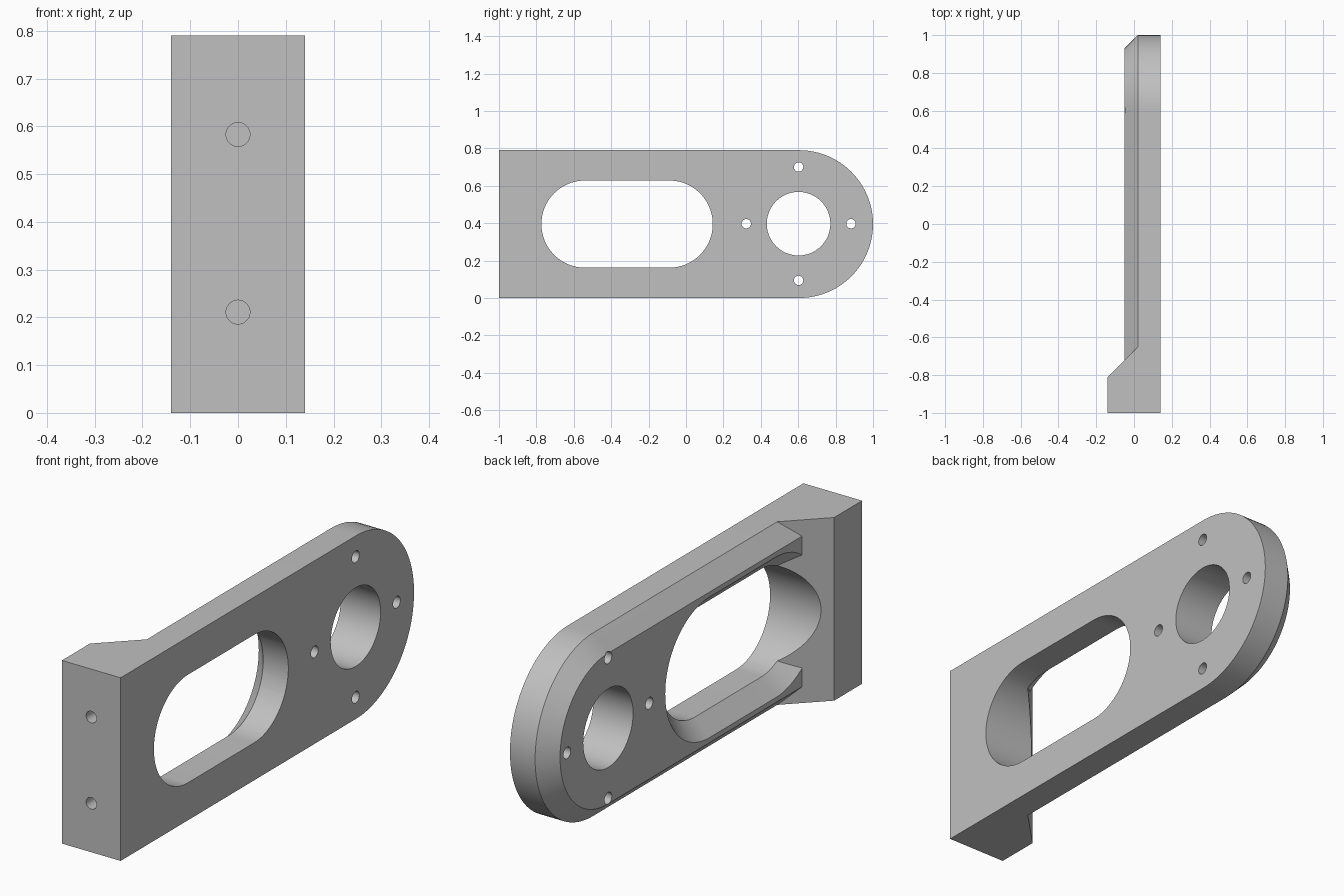
import bpy, bmesh, math

if "Cube" in bpy.data.objects:
    bpy.data.objects.remove(bpy.data.objects["Cube"], do_unlink=True)

HEIGHT, MID = 0.79, 0.395        # plate height and its centre line
FACE, LIP, BACK = 0.14, 0.02, -0.05   # flat face, chamfer start, rear face
BORE_Y = 0.605
SEG = 48                         # segments per half circle

grey = bpy.data.materials.new("plain grey")
grey.use_nodes = True
grey.diffuse_color = (0.53, 0.53, 0.53, 1)
grey.node_tree.nodes["Principled BSDF"].inputs["Base Color"].default_value = grey.diffuse_color


def loft(name, rings):
    """Solid through matching rings of points, capped at both ends."""
    bm = bmesh.new()
    loops = [[bm.verts.new(p) for p in ring] for ring in rings]
    for a, b in zip(loops, loops[1:]):
        for i in range(len(a)):
            j = (i + 1) % len(a)
            bm.faces.new((a[i], a[j], b[j], b[i]))
    bm.faces.new(loops[0])
    bm.faces.new(loops[-1])
    bmesh.ops.recalc_face_normals(bm, faces=bm.faces)
    mesh = bpy.data.meshes.new(name)
    bm.to_mesh(mesh)
    bm.free()
    mesh.materials.append(grey)
    obj = bpy.data.objects.new(name, mesh)
    bpy.context.collection.objects.link(obj)
    return obj


def arc(x, y, r, start):
    """Half circle in the yz plane, about the centre line."""
    angles = [start + math.pi * i / SEG for i in range(SEG + 1)]
    return [(x, y + r * math.cos(a), MID + r * math.sin(a)) for a in angles]


def plate_ring(x, r):
    return arc(x, BORE_Y, r, -math.pi / 2) + [(x, -0.9, MID + r), (x, -0.9, MID - r)]


def slot_ring(x, r):
    return arc(x, -0.09, r, -math.pi / 2) + arc(x, -0.54, r, math.pi / 2)


def hole(y, z, r):
    """Round cutter running through the plate along x."""
    ring = [2 * math.pi * i / SEG for i in range(SEG)]
    return loft("hole_cutter", [[(x, y + r * math.cos(a), z + r * math.sin(a)) for a in ring]
                                for x in (-0.3, 0.3)])


def mount_hole(z, r, depth):
    """Blind round cutter entering the front end along y."""
    ring = [2 * math.pi * i / SEG for i in range(SEG)]
    return loft("mount_hole_cutter", [[(r * math.cos(a), y, z + r * math.sin(a)) for a in ring]
                                      for y in (-1.1, -1 + depth)])


def combine(target, tool, operation):
    tool.hide_render = True
    mod = target.modifiers.new("combine", "BOOLEAN")
    mod.operation, mod.solver, mod.object = operation, "EXACT", tool
    bpy.context.view_layer.objects.active = target
    bpy.ops.object.modifier_apply(modifier=mod.name)
    bpy.data.objects.remove(tool, do_unlink=True)


# Round-ended plate with a chamfered rear rim
bracket = loft("bracket_plate", [plate_ring(FACE, MID), plate_ring(LIP, MID),
                                 plate_ring(BACK, MID + BACK - LIP)])

# Chamfer around the rear of the slot
combine(bracket, loft("slot_chamfer_cutter", [slot_ring(0.1, 0.153), slot_ring(-0.06, 0.313)]),
        "DIFFERENCE")

# Thick mounting block with a sloped shoulder
outline = [(FACE, -1), (FACE, -0.65), (LIP, -0.65), (-0.14, -0.81), (-0.14, -1)]
block = loft("mounting_block", [[(x, y, z) for x, y in outline] for z in (0, HEIGHT)])
combine(bracket, block, "UNION")

# Long slot, main bore, bolt holes and blind mounting holes
combine(bracket, loft("slot_cutter", [slot_ring(-0.3, 0.233), slot_ring(0.3, 0.233)]), "DIFFERENCE")
combine(bracket, hole(0.602, MID + 0.002, 0.17), "DIFFERENCE")
for side in (-1, 1):
    combine(bracket, hole(0.602 + side * 0.28, MID + 0.002, 0.025), "DIFFERENCE")
    combine(bracket, hole(0.602, MID + 0.002 + side * 0.303, 0.025), "DIFFERENCE")
    combine(bracket, mount_hole(MID + 0.002 + side * 0.186, 0.025, 0.2), "DIFFERENCE")

bpy.ops.object.select_all(action="DESELECT")
bracket.select_set(True)
bpy.context.view_layer.objects.active = bracket
bpy.ops.object.shade_smooth_by_angle(angle=math.radians(25))
